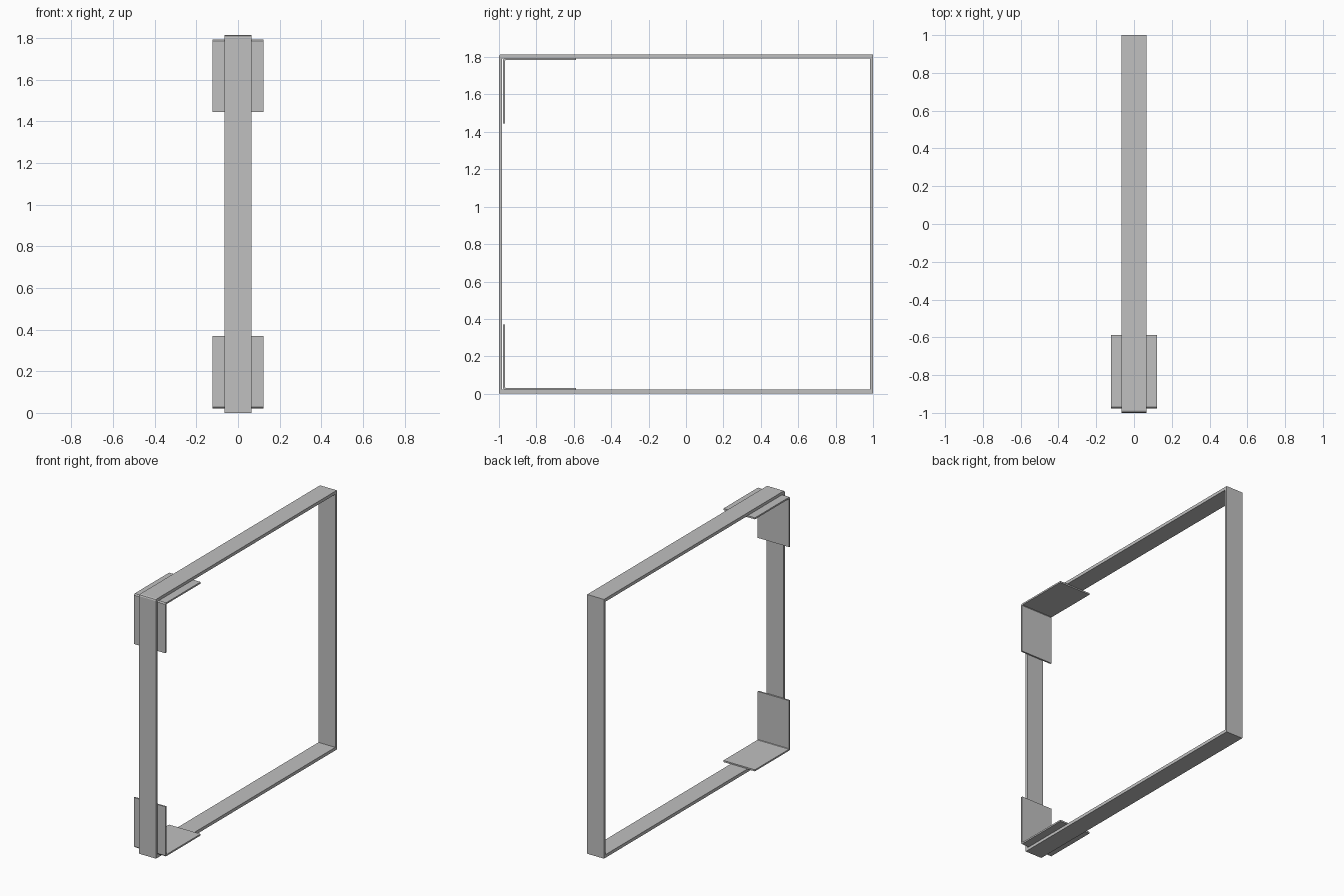
import bpy, bmesh

if "Cube" in bpy.data.objects:
    bpy.data.objects.remove(bpy.data.objects["Cube"])

H = 1.815          # total height
grey = bpy.data.materials.new("light_grey_metal")
grey.diffuse_color = (0.53, 0.53, 0.53, 1)
grey.use_nodes = True
grey.node_tree.nodes["Principled BSDF"].inputs["Base Color"].default_value = grey.diffuse_color


def strip(name, outer, inner, half_w, closed):
    """Flat metal band: paired outer/inner (y, z) paths, extruded across x."""
    bm = bmesh.new()
    rows = [[bm.verts.new((x, y, z)) for y, z in path]
            for path in (outer, inner) for x in (-half_w, half_w)]
    o0, o1, i0, i1 = rows
    n = len(outer)
    for k in range(n if closed else n - 1):
        j = (k + 1) % n
        for a, b in ((o0, o1), (o1, i1), (i1, i0), (i0, o0)):
            bm.faces.new((a[k], a[j], b[j], b[k]))
    if not closed:
        for k in (0, n - 1):
            bm.faces.new((o0[k], o1[k], i1[k], i0[k]))
    bmesh.ops.recalc_face_normals(bm, faces=bm.faces)
    me = bpy.data.meshes.new(name)
    bm.to_mesh(me)
    bm.free()
    me.materials.append(grey)
    ob = bpy.data.objects.new(name, me)
    bpy.context.collection.objects.link(ob)
    return ob


# Rectangular band frame, upper front corner softened
t, s, c = 0.022, 0.017, 0.012
outer = [(-1, 0), (1, 0), (1, H), (-1 + c, H), (-1 + c * 0.3, H - c * 0.3), (-1, H - c)]
f, r = -1 + s, 0.003
inner = [(f, t), (1 - s, t), (1 - s, H - t), (f + r, H - t),
         (f + r * 0.3, H - t - r * 0.3), (f, H - t - r)]
strip("frame_band", outer, inner, 0.065, True)

# Two bent corner plates, mirrored about mid height
y0, y1, z0, z1 = -0.978, -0.588, 0.020, 0.370
p, b = 0.011, 0.008
out_path = [(y0, z1), (y0, z0 + b), (y0 + b, z0), (y1, z0)]
in_path = [(y0 + p, z1), (y0 + p, z0 + p + 0.003), (y0 + p + 0.003, z0 + p), (y1, z0 + p)]
for name, flip in (("lower_corner_plate", False), ("upper_corner_plate", True)):
    m = lambda path: [(y, H - z if flip else z) for y, z in path]
    strip(name, m(out_path), m(in_path), 0.122, False)
